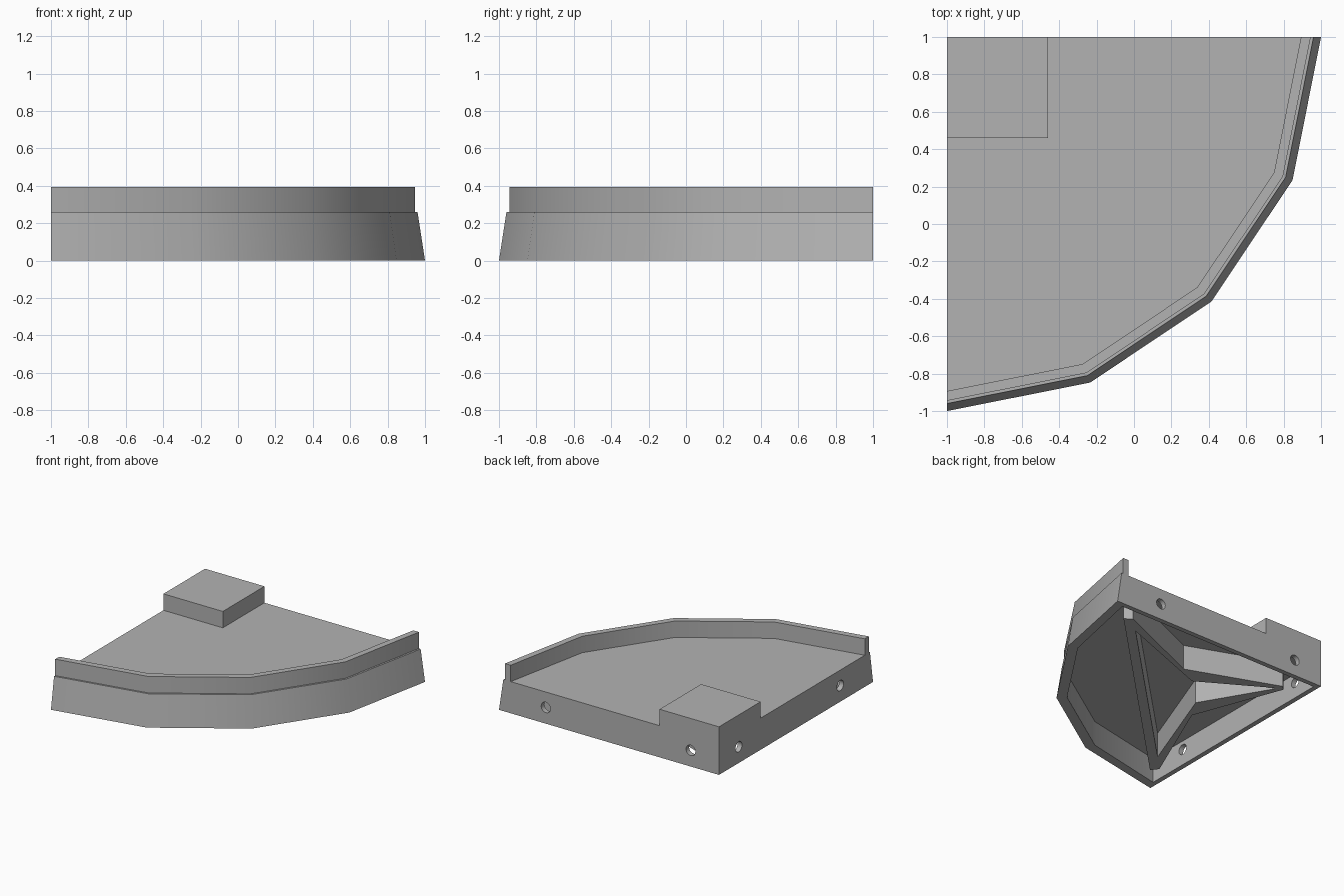
import bpy, bmesh, math
from mathutils import Matrix

if "Cube" in bpy.data.objects:
    bpy.data.objects.remove(bpy.data.objects["Cube"])

grey = bpy.data.materials.new("mid grey")
grey.use_nodes = True
COLOR = (0.45, 0.45, 0.45, 1)
grey.diffuse_color = COLOR
grey.node_tree.nodes["Principled BSDF"].inputs["Base Color"].default_value = COLOR

CORNER = (-1, 1)
LEDGE, TOP, CEILING, WALL = 0.26, 0.395, 0.205, 0.04


def arc(r):
    """Five faceted points of the quarter arc around the square corner."""
    return [(CORNER[0] + r * math.cos(math.radians(a * 22.5)),
             CORNER[1] - r * math.sin(math.radians(a * 22.5))) for a in range(5)]


def prism(name, low, high, z0, z1):
    """Solid between two matching outlines."""
    bm = bmesh.new()
    a = [bm.verts.new((x, y, z0)) for x, y in low]
    b = [bm.verts.new((x, y, z1)) for x, y in high]
    bm.faces.new(a)
    bm.faces.new(b)
    n = len(a)
    for i in range(n):
        j = (i + 1) % n
        bm.faces.new((a[i], a[j], b[j], b[i]))
    bmesh.ops.recalc_face_normals(bm, faces=bm.faces)
    return finish(name, bm)


def finish(name, bm):
    mesh = bpy.data.meshes.new(name)
    bm.to_mesh(mesh)
    bm.free()
    mesh.materials.append(grey)
    ob = bpy.data.objects.new(name, mesh)
    bpy.context.collection.objects.link(ob)
    return ob


def combine(ob, other, operation):
    """Apply a boolean and discard the helper."""
    mod = ob.modifiers.new("bool", 'BOOLEAN')
    mod.object, mod.operation, mod.solver = other, operation, 'EXACT'
    bpy.context.view_layer.objects.active = ob
    bpy.ops.object.modifier_apply(modifier=mod.name)
    bpy.data.objects.remove(other)


def mirrored(points):
    """Complete an outline that is symmetric across the diagonal."""
    return points + [(-y, -x) for x, y in reversed(points)]


# Tapered quarter-round body, hollow underneath
body = prism("body", [CORNER] + arc(2.0), [CORNER] + arc(1.96), 0, LEDGE)
inner = [(max(x, -1 + WALL), min(y, 1 - WALL)) for x, y in [CORNER] + arc(1.92)]
combine(body, prism("pocket", inner, inner, -0.1, CEILING), 'DIFFERENCE')

# Raised rim and corner block
ring = arc(1.945) + arc(1.893)[::-1]
combine(body, prism("rim", ring, ring, LEDGE, TOP), 'UNION')
square = [(-1, 1), (-0.46, 1), (-0.46, 0.46), (-1, 0.46)]
combine(body, prism("corner_block", square, square, LEDGE, TOP), 'UNION')

# Round holes through both straight walls
for d in (0.257, 1.574):
    for at, axis in (((-1 + d, 1, 0.133), 'X'), ((-1, 1 - d, 0.133), 'Y')):
        bm = bmesh.new()
        bmesh.ops.create_cone(bm, cap_ends=True, segments=16, radius1=0.043,
                              radius2=0.043, depth=0.2)
        bm.transform(Matrix.Translation(at) @ Matrix.Rotation(math.pi / 2, 4, axis))
        combine(body, finish("hole", bm), 'DIFFERENCE')

# Three-armed stiffening rib under the floor, with its own pocket
outer = mirrored([(0.795, 0.825), (0.737, 0.868), (-0.04, 0.535), (-0.78, 0.815)])
hollow = mirrored([(0.605, 0.74), (-0.205, 0.435), (-0.745, 0.755)])
rib = prism("underside_rib", outer, outer, 0, CEILING + 0.01)
combine(rib, prism("rib_pocket", hollow, hollow, -0.1, CEILING + 0.1), 'DIFFERENCE')

# Soft shading around the arc, crisp edges elsewhere
bpy.ops.object.select_all(action='DESELECT')
body.select_set(True)
bpy.context.view_layer.objects.active = body
bpy.ops.object.shade_smooth_by_angle(angle=math.radians(30))
